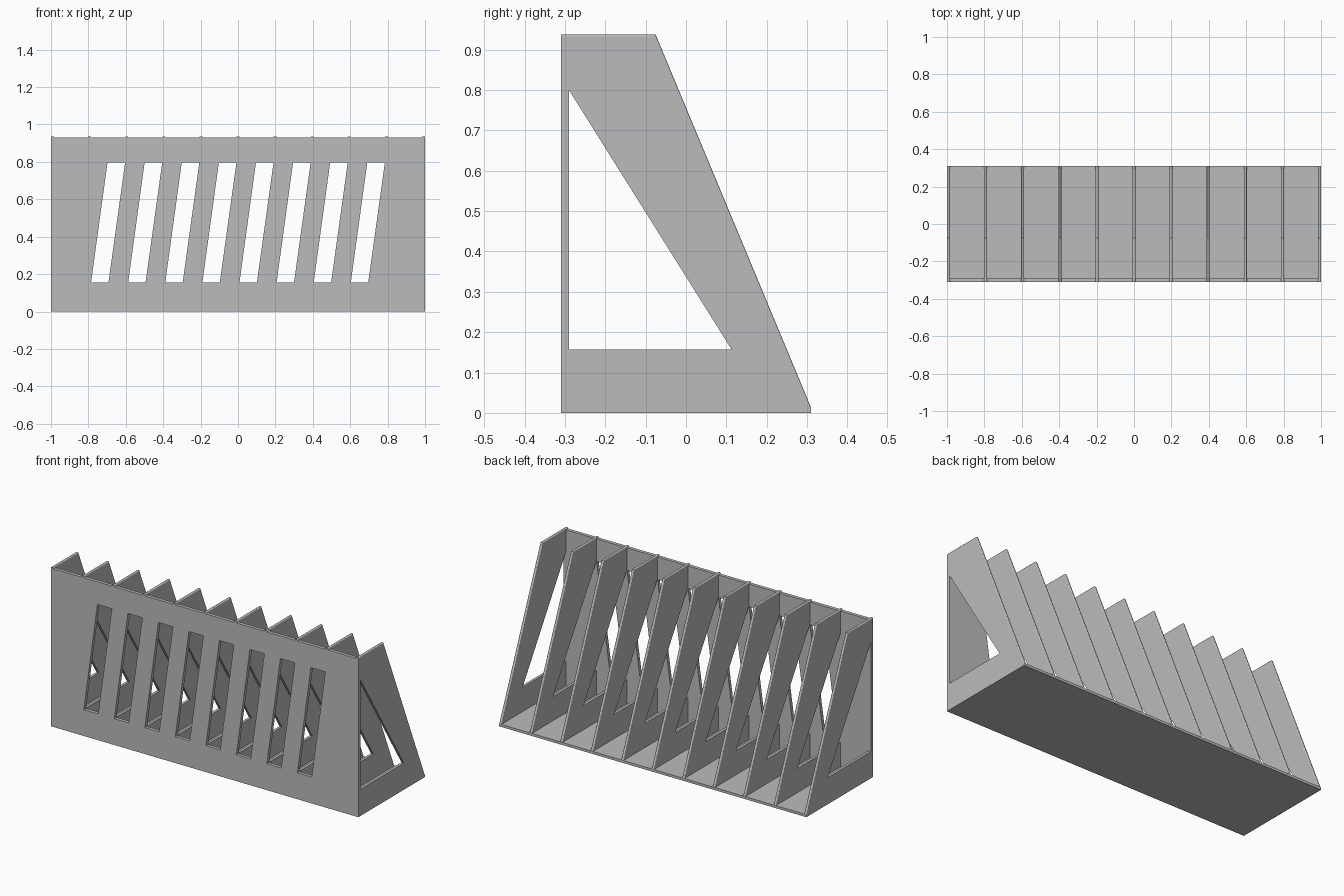
import bpy, bmesh
from mathutils import Matrix

cube = bpy.data.objects.get("Cube")
if cube:
    bpy.data.objects.remove(cube, do_unlink=True)

grey = bpy.data.materials.new("plain grey")
grey.use_nodes = True
colour = (0.5, 0.5, 0.5, 1)
grey.diffuse_color = colour
grey.node_tree.nodes["Principled BSDF"].inputs["Base Color"].default_value = colour

COUNT, THICK = 11, 0.016
PITCH = (2 - THICK) / (COUNT - 1)
FRONT, BACK, WALL, TOP = -0.31, 0.31, 0.02, 0.937
HOLE_LOW, HOLE_HIGH = 0.157, 0.8


def sheet(name, outline, holes, thickness, matrix, round_edge=None):
    """Flat panel with holes, drawn in local XY and thickened along local Z."""
    bm = bmesh.new()
    for loop in [outline] + holes:
        verts = [bm.verts.new((u, v, -thickness / 2)) for u, v in loop]
        for i, v in enumerate(verts):
            bm.edges.new((verts[i - 1], v))
    bmesh.ops.triangle_fill(bm, use_beauty=True, edges=bm.edges[:])
    bmesh.ops.dissolve_limit(bm, angle_limit=0.01, verts=bm.verts[:], edges=bm.edges[:])
    geom = bmesh.ops.extrude_face_region(bm, geom=bm.faces[:], use_keep_orig=True)["geom"]
    moved = [g for g in geom if isinstance(g, bmesh.types.BMVert)]
    bmesh.ops.translate(bm, verts=moved, vec=(0, 0, thickness))
    bmesh.ops.recalc_face_normals(bm, faces=bm.faces[:])
    if round_edge:
        picked = [e for e in bm.edges if round_edge(e)]
        bmesh.ops.bevel(bm, geom=picked, offset=0.006, segments=3, profile=0.5,
                        affect='EDGES', clamp_overlap=True)
    mesh = bpy.data.meshes.new(name)
    bm.to_mesh(mesh)
    bm.free()
    mesh.materials.append(grey)
    obj = bpy.data.objects.new(name, mesh)
    obj.matrix_world = matrix
    bpy.context.collection.objects.link(obj)
    return obj


# Front panel: leaning slots, one per inner bay
slots = []
for i in range(1, COUNT - 2):
    x = -1 + THICK / 2 + PITCH * i + 0.008
    slots.append([(x, 0.155), (x + 0.093, 0.155), (x + 0.182, 0.797), (x + 0.088, 0.797)])
upright = Matrix(((1, 0, 0, 0), (0, 0, -1, FRONT + WALL / 2), (0, 1, 0, 0), (0, 0, 0, 1)))
sheet("front_panel", [(-0.999, 0), (0.999, 0), (0.999, 0.93), (-0.999, 0.93)],
      slots, WALL, upright)

# Base
sheet("base", [(-0.999, FRONT), (0.999, FRONT), (0.999, BACK), (-0.999, BACK)],
      [], 0.015, Matrix.Translation((0, 0, 0.0075)))

# Dividers: sloping back, triangular window, rounded top and back edges
profile = [(FRONT, 0), (BACK, 0), (BACK, 0.013), (-0.075, TOP), (FRONT, TOP)]
window = [(FRONT + WALL, HOLE_LOW), (0.113, HOLE_LOW), (FRONT + WALL, HOLE_HIGH)]


def on_free_edge(e):
    a, b = (v.co for v in e.verts)
    if abs(a.z - b.z) > 1e-4:
        return False
    ends = [(round(c.x, 3), round(c.y, 3)) for c in (a, b)]
    return all(p in profile[2:] for p in ends) and ends[0] != ends[1]


for i in range(COUNT):
    x = -1 + THICK / 2 + PITCH * i
    side = Matrix(((0, 0, 1, x), (1, 0, 0, 0), (0, 1, 0, 0), (0, 0, 0, 1)))
    sheet(f"divider_{i + 1}", profile, [window], THICK, side, on_free_edge)
